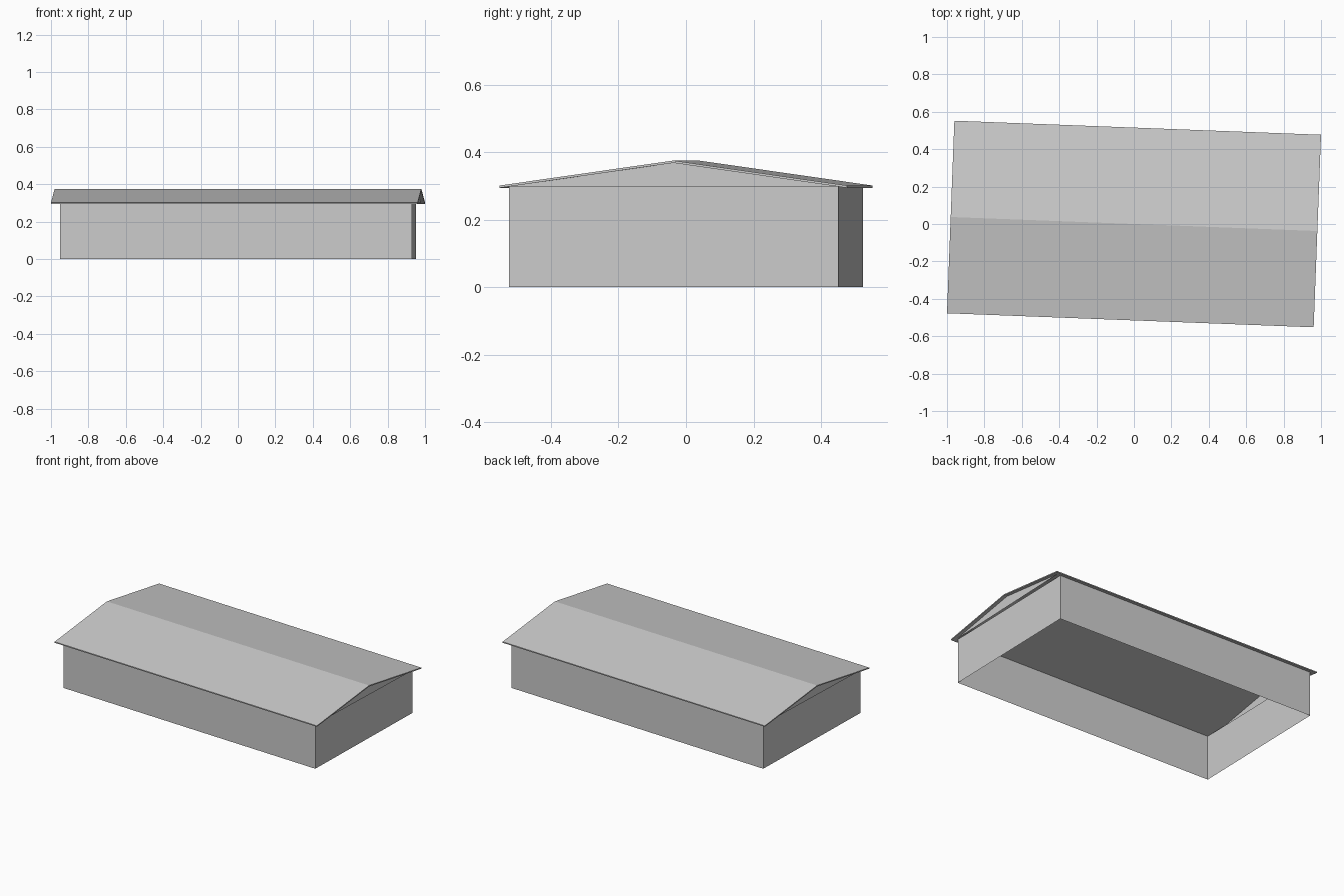
import bpy
import bmesh
from math import radians
from mathutils import Matrix, Vector

cube = bpy.data.objects.get("Cube")
if cube:
    bpy.data.objects.remove(cube, do_unlink=True)

TURN = radians(-2.19)                 # the whole building sits slightly turned
ROOF_LEN, ROOF_HALF = 0.981, 0.515    # half length, half depth of the roof
EAVE, RIDGE, THICK = 0.301, 0.375, 0.007
WALL_TOP = 0.298

grey = bpy.data.materials.new("light_grey")
grey.use_nodes = True
colour = (0.6, 0.6, 0.6, 1)
grey.diffuse_color = colour
grey.node_tree.nodes["Principled BSDF"].inputs["Base Color"].default_value = colour


def new_object(name, bm):
    bmesh.ops.recalc_face_normals(bm, faces=bm.faces)
    mesh = bpy.data.meshes.new(name)
    bm.to_mesh(mesh)
    bm.free()
    mesh.materials.append(grey)
    obj = bpy.data.objects.new(name, mesh)
    bpy.context.collection.objects.link(obj)
    return obj


def sweep(bm, points, direction, closed):
    """Sweep a line of points along a direction."""
    start = [bm.verts.new(p) for p in points]
    end = [bm.verts.new(Vector(p) + Vector(direction)) for p in points]
    count = len(points)
    for i in range(count if closed else count - 1):
        j = (i + 1) % count
        bm.faces.new((start[i], start[j], end[j], end[i]))
    return start, end


# Walls: an open shell without floor or ceiling
bm = bmesh.new()
corners = [(0.93, -0.525, 0), (0.953, 0.452, 0), (-0.93, 0.525, 0), (-0.953, -0.452, 0)]
sweep(bm, corners, (0, 0, WALL_TOP), True)
new_object("walls", bm)

# Roof: thin pitched slab overhanging the walls
bm = bmesh.new()
top = [(-ROOF_LEN, -ROOF_HALF, EAVE), (-ROOF_LEN, 0, RIDGE), (-ROOF_LEN, ROOF_HALF, EAVE)]
under = [(x, y, z - THICK) for x, y, z in reversed(top)]
for ring in sweep(bm, top + under, (2 * ROOF_LEN, 0, 0), True):
    for a in (0, 1):
        bm.faces.new((ring[a], ring[a + 1], ring[4 - a], ring[5 - a]))
bm.transform(Matrix.Rotation(TURN, 4, 'Z'))
new_object("roof", bm)

# Gables: upright triangles under the roof ends, just outside the walls
for side, name in ((1, "left_gable"), (-1, "right_gable")):
    bm = bmesh.new()
    x = side * (ROOF_LEN - 0.022)
    bm.faces.new([bm.verts.new(p) for p in (
        (x, -ROOF_HALF + 0.025, WALL_TOP),
        (x, ROOF_HALF - 0.025, WALL_TOP),
        (x, 0, RIDGE - THICK))])
    if side < 0:
        bmesh.ops.reverse_faces(bm, faces=bm.faces)
    bm.transform(Matrix.Rotation(TURN, 4, 'Z'))
    mesh = bpy.data.meshes.new(name)
    bm.to_mesh(mesh)
    bm.free()
    mesh.materials.append(grey)
    bpy.context.collection.objects.link(bpy.data.objects.new(name, mesh))
